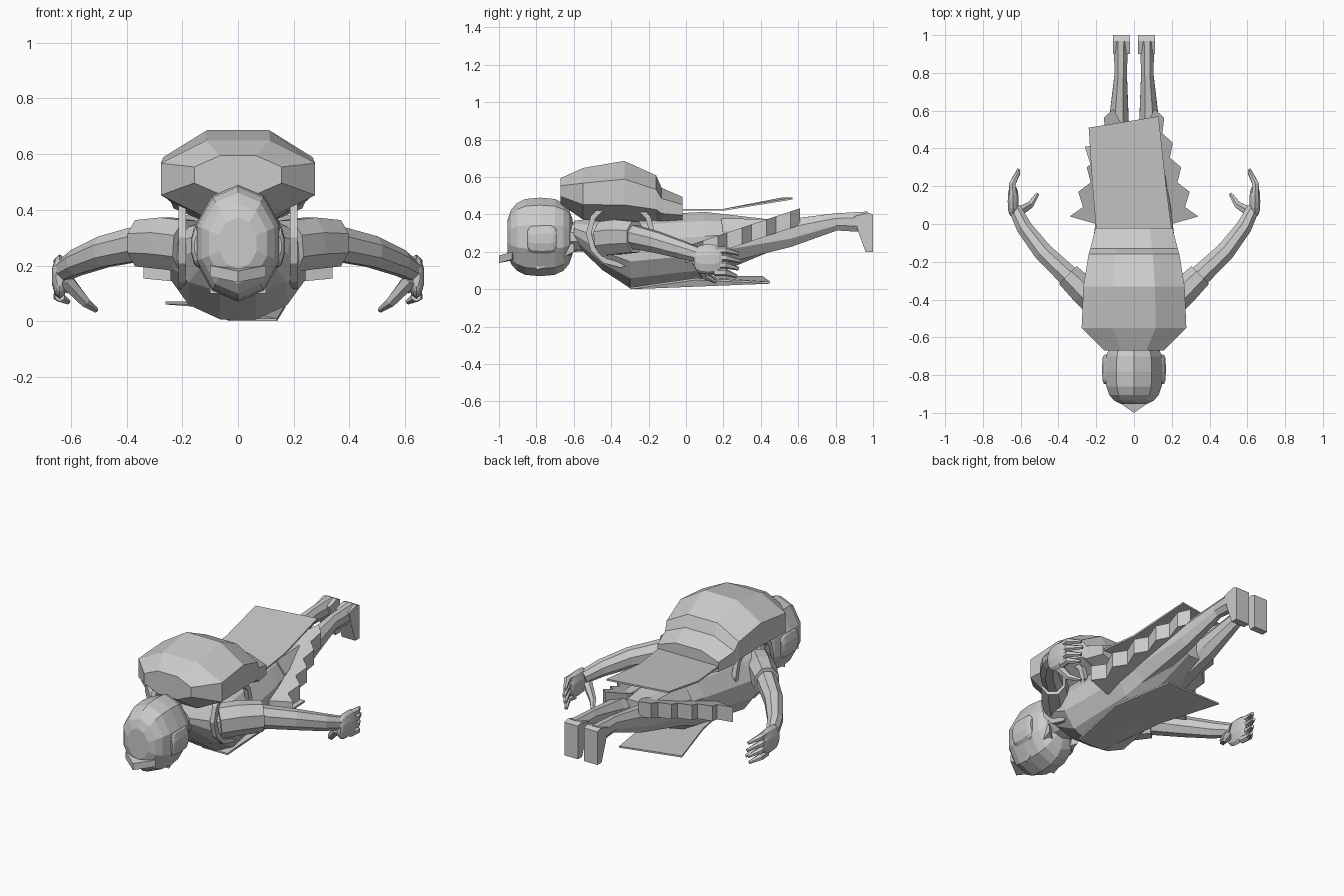
import bpy
import bmesh
from math import cos, sin, tau, copysign
from mathutils import Vector

cube = bpy.data.objects.get("Cube")
if cube:
    bpy.data.objects.remove(cube)

colour = (.6, .6, .6, 1)
grey = bpy.data.materials.new("plain grey")
grey.use_nodes = True
grey.diffuse_color = colour
grey.node_tree.nodes["Principled BSDF"].inputs["Base Color"].default_value = colour


def skin(name, rings, mirror=False):
    """Join a row of matching rings, close both ends and mirror if asked."""
    mesh_builder = bmesh.new()
    loops = [[mesh_builder.verts.new(point) for point in ring] for ring in rings]
    for first, second in zip(loops, loops[1:]):
        for index in range(len(first)):
            before = index - 1
            mesh_builder.faces.new((first[before], first[index], second[index], second[before]))
    mesh_builder.faces.new(loops[0])
    mesh_builder.faces.new(loops[-1])
    bmesh.ops.recalc_face_normals(mesh_builder, faces=mesh_builder.faces)
    mesh = bpy.data.meshes.new(name)
    mesh_builder.to_mesh(mesh)
    mesh_builder.free()
    mesh.materials.append(grey)
    part = bpy.data.objects.new(name, mesh)
    bpy.context.collection.objects.link(part)
    if mirror:
        part.modifiers.new("mirror", 'MIRROR')


def unit_ring(sides):
    """Regular polygon with a flat top."""
    angles = [tau * (step + .5) / sides for step in range(sides)]
    return [(cos(angle), sin(angle)) for angle in angles]


def body(name, sides, sections):
    """Hull along y from sections of (y, half width, bottom, top)."""
    skin(name, [[(width * across, y, (low + high + (high - low) * up) / 2)
                 for across, up in unit_ring(sides)]
                for y, width, low, high in sections])


def rounded(name, centre, half, mirror=False, sides=10, power=.7):
    """Faceted rounded block made of rings along y."""
    x, y, z = centre
    wide, deep, tall = half
    rings = []
    for step in range(1, sides):
        angle = tau * step / sides / 2
        size = sin(angle) ** power
        along = copysign(abs(cos(angle)) ** power, -cos(angle))
        rings.append([(x + wide * size * across, y + deep * along, z + tall * size * up)
                      for across, up in unit_ring(sides)])
    skin(name, rings, mirror)


def limb(name, path, radii, flat=1, sides=8):
    """Mirrored tapered limb; flat narrows it sideways."""
    points = [Vector(point) for point in path]
    rings = []
    for index, (point, radius) in enumerate(zip(points, radii)):
        ahead = points[min(index + 1, len(points) - 1)]
        direction = ahead - points[max(index - 1, 0)]
        side = Vector((abs(direction.y) + .001, -direction.x, 0)).normalized()
        up = side.cross(direction).normalized()
        rings.append([point + radius * (side * across * flat + up * rise)
                      for across, rise in unit_ring(sides)])
    skin(name, rings, mirror=True)


def sheet(name, outline, offset, mirror=False):
    """Solid made by shifting an outline."""
    shift = Vector(offset)
    skin(name, [outline, [Vector(point) + shift for point in outline]], mirror)


# Torso and neck
body("torso", 12, [(-.6, .1, .25, .37), (-.45, .25, .1, .38), (-.3, .25, 0, .4),
                   (.1, .2, .05, .42), (.5, .12, .22, .37)])
rounded("neck", (0, -.6, .28), (.1, .14, .08))

# Head with cap peak, ear covers and chin tuft
rounded("head", (0, -.78, .28), (.16, .18, .21))
rounded("ear_cover", (.14, -.77, .27), (.03, .08, .08), mirror=True, power=.5)
sheet("cap_peak", [(0, -1, .14), (.1, -.93, .16), (0, -.9, .16)], (0, 0, .04), mirror=True)
sheet("chin_tuft", [(0, -.8, .1), (.1, -.8, .1), (.1, -.6, .2), (0, -.65, .15)],
      (0, 0, .05), mirror=True)

# Backpack and shoulder straps
body("backpack", 8, [(-.67, .17, .45, .6), (-.55, .3, .36, .66), (-.33, .29, .34, .7),
                     (-.16, .26, .34, .62), (-.13, .25, .34, .55), (-.02, .22, .35, .5)])
turns = [tau * step / 12 for step in range(13)]
limb("strap", [(.2, -.35 + .17 * cos(turn), .3 + .17 * sin(turn)) for turn in turns],
     [.02] * len(turns), sides=4)

# Loose cloth over the back and under the belly
thin = (0, 0, .01)
sheet("back_panel", [(-.2, -.03, .42), (.2, -.03, .42), (.17, .2, .42),
                     (.13, .57, .48), (-.24, .51, .48), (-.22, .2, .42)], thin)
sheet("front_panel", [(-.03, -.3, 0), (.14, -.3, 0), (.17, .05, .05),
                      (.13, .45, .03), (-.26, .41, .06), (-.15, .05, .06)], thin)

# Ragged coat skirt, rising and narrowing towards the legs
hem = [(.2, 0)]
for tooth in range(5):
    y = .04 + .13 * tooth
    hem += [(.34 - .045 * tooth, y), (.27 - .04 * tooth, y + .05)]
hem += [(.05, .5), (.05, 0)]
sheet("coat_skirt", [(x, y, .14 + y / 3) for x, y in hem], (0, 0, .09), mirror=True)

# Sleeves, arms and hands
limb("sleeve", [(.18, -.44, .27), (.26, -.36, .28), (.35, -.27, .28)], [.1, .1, .09], flat=.8)
limb("arm", [(.3, -.32, .29), (.48, -.15, .25), (.58, -.02, .21), (.63, .08, .18)],
     [.07, .06, .05, .04], flat=.9)
rounded("palm", (.64, .12, .16), (.03, .08, .08), mirror=True)
for finger in range(4):
    z = .21 - .04 * finger
    reach = .29 - .01 * abs(finger - 1)
    limb(f"finger_{finger}", [(.64, .15, z), (.645, .21, z), (.61, reach, z - .02)],
         [.02, .02, .01], sides=6)
limb("thumb", [(.62, .06, .15), (.55, .1, .07), (.51, .16, .04)], [.03, .02, .01], sides=6)

# Legs and downturned feet
limb("leg", [(.09, .2, .26), (.08, .55, .3), (.07, .8, .36), (.07, .97, .36)],
     [.13, .08, .05, .06], flat=.7)
sheet("foot", [(.02, y, z) for y, z in [(.9, .39), (.97, .41), (1, .4), (1, .2), (.96, .2), (.92, .31)]],
      (.09, 0, 0), mirror=True)
